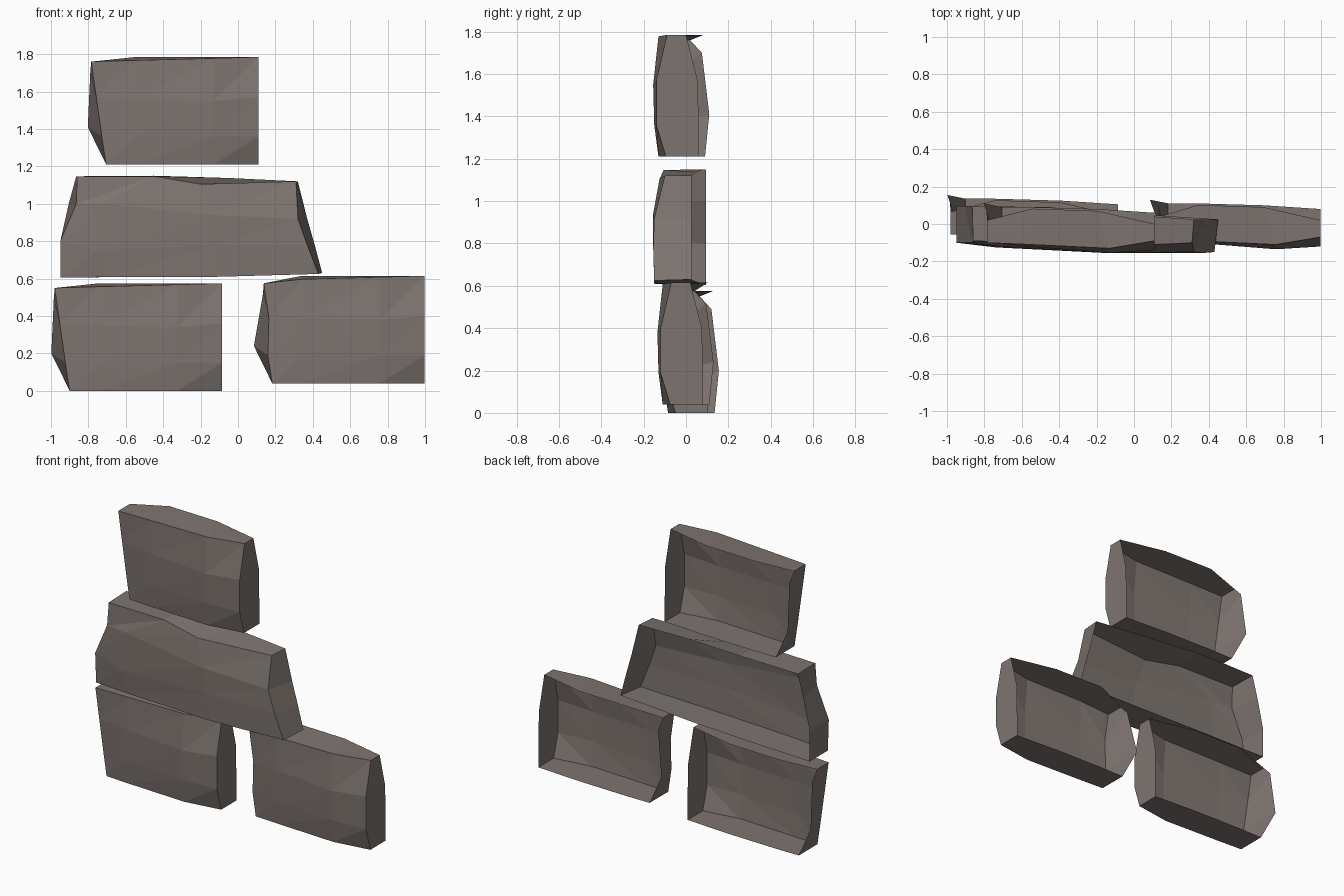
import bpy, bmesh

if "Cube" in bpy.data.objects:
    bpy.data.objects.remove(bpy.data.objects["Cube"])

# One stone colour for everything
stone = bpy.data.materials.new("warm grey stone")
stone.diffuse_color = (0.205, 0.175, 0.16, 1)
stone.use_nodes = True
stone.node_tree.nodes["Principled BSDF"].inputs["Base Color"].default_value = stone.diffuse_color


def make_block(name, columns, rim, offset=(0, 0, 0), tweak=None):
    """Open-backed stone: front grid (columns left to right, points top to bottom)
    with walls running back to a rim (down left, along bottom, up right, back along top)."""
    bm = bmesh.new()

    def vert(p):
        x, y, z = tweak(*p) if tweak else p
        return bm.verts.new((x + offset[0], y + offset[1], z + offset[2]))

    g = [[vert(p) for p in col] for col in columns]
    # faceted front
    for a, b in zip(g, g[1:]):
        for r in range(len(a) - 1):
            bm.faces.new((a[r + 1], b[r + 1], b[r]))
            bm.faces.new((a[r + 1], b[r], a[r]))
    # side walls
    edge = (g[0] + [c[-1] for c in g[1:-1]] + g[-1][::-1]
            + [c[0] for c in g[-2:0:-1]])
    back = [vert(p) for p in rim]
    n = len(edge)
    for i in range(n):
        j = (i + 1) % n
        bm.faces.new((edge[j], edge[i], back[i], back[j]))
    mesh = bpy.data.meshes.new(name)
    bm.to_mesh(mesh)
    bm.free()
    mesh.materials.append(stone)
    bpy.context.collection.objects.link(bpy.data.objects.new(name, mesh))


# Short block shape, used three times
short_front = [
    [(-.44, -.10, .55), (-.413, -.10, .36), (-.383, -.10, .15), (-.36, -.10, 0)],
    [(-.20, -.11, .557), (-.20, -.122, .35), (-.20, -.12, .15), (-.20, -.11, 0)],
    [(.215, -.13, .568), (.215, -.155, .34), (.215, -.15, .15), (.215, -.13, 0)],
    [(.455, -.09, .575), (.455, -.14, .36), (.455, -.14, .15), (.455, -.095, 0)],
]
short_rim = [
    (-.44, .02, .55), (-.445, .075, .49), (-.458, .11, .20), (-.36, .09, 0),
    (-.20, .09, 0), (.15, .08, 0),
    (.455, .06, 0), (.455, .06, .15), (.455, .055, .36), (.455, 0, .575),
    (.15, .07, .575), (-.20, .082, .575),
]


def trim_corner(x, y, z):
    # pull the upper left corner in a little
    if x < -.4 and z > .3:
        return x + .035, y, z - .015
    return x, y, z


make_block("top_block", short_front, short_rim, (-.345, 0, 1.21))
make_block("lower_left_block", short_front, short_rim, (-.54, .045, 0))
make_block("lower_right_block", short_front, short_rim, (.543, .02, .04), trim_corner)

# Long middle block
long_front = [
    [(-.86, -.09, 1.145), (-.865, -.10, 1.0), (-.95, -.10, .80), (-.95, -.09, .605)],
    [(-.45, -.105, 1.147), (-.72, -.12, 1.0), (-.74, -.125, .75), (-.70, -.115, .608)],
    [(-.20, -.125, 1.105), (-.15, -.155, .94), (-.12, -.155, .78), (-.10, -.15, .61)],
    [(.31, -.10, 1.12), (.32, -.15, .92), (.37, -.155, .78), (.43, -.15, .625)],
]
long_rim = [
    (-.865, .095, 1.147), (-.905, .095, 1.0), (-.95, .095, .80), (-.95, .095, .605),
    (-.50, .08, .61), (-.10, .06, .615),
    (.45, .025, .63), (.41, .025, .78), (.37, .025, .92), (.32, .025, 1.12),
    (-.05, .05, 1.138), (-.45, .09, 1.15),
]
make_block("middle_block", long_front, long_rim)
